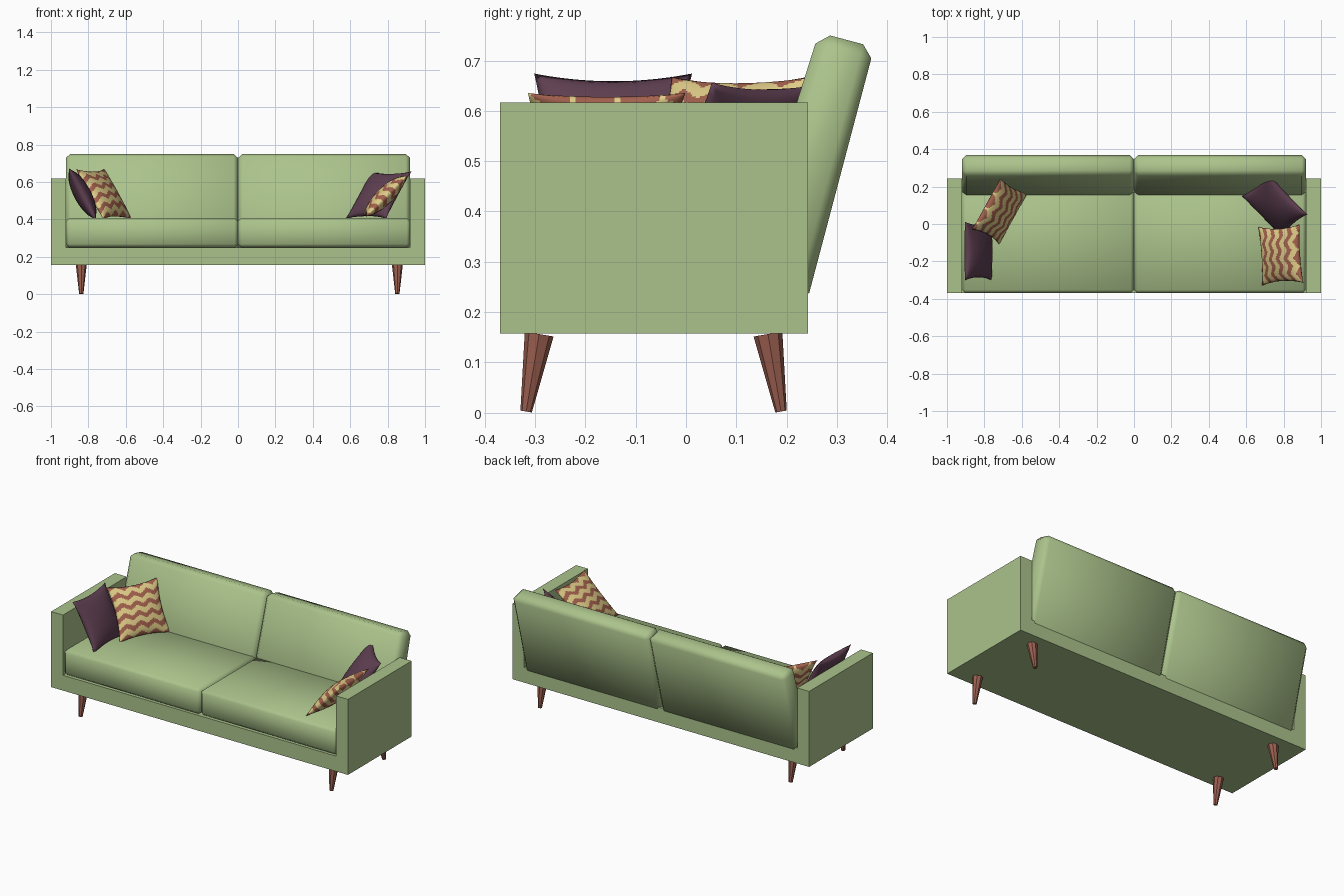
import bpy, bmesh, math
from mathutils import Vector, Matrix

if "Cube" in bpy.data.objects:
    bpy.data.objects.remove(bpy.data.objects["Cube"])


def material(name, rgb):
    m = bpy.data.materials.new(name)
    m.diffuse_color = (*rgb, 1.0)
    m.use_nodes = True
    m.node_tree.nodes["Principled BSDF"].inputs["Base Color"].default_value = m.diffuse_color
    return m


GREEN = material("sage green fabric", (0.41, 0.545, 0.26))
PURPLE = material("plum fabric", (0.115, 0.05, 0.083))
YELLOW = material("straw yellow", (0.76, 0.62, 0.25))
RUST = material("rust stripe", (0.37, 0.12, 0.075))
WOOD = material("reddish wood", (0.33, 0.115, 0.08))


def finish(name, bm, mats, smooth=False):
    bmesh.ops.recalc_face_normals(bm, faces=bm.faces)
    for f in bm.faces:
        f.smooth = smooth
    me = bpy.data.meshes.new(name)
    bm.to_mesh(me)
    bm.free()
    for m in mats:
        me.materials.append(m)
    ob = bpy.data.objects.new(name, me)
    bpy.context.collection.objects.link(ob)
    return ob


def extrude_profile(points, offset):
    bm = bmesh.new()
    face = bm.faces.new([bm.verts.new(p) for p in points])
    res = bmesh.ops.extrude_face_region(bm, geom=[face])
    moved = [v for v in res["geom"] if isinstance(v, bmesh.types.BMVert)]
    bmesh.ops.translate(bm, verts=moved, vec=offset)
    return bm


# U-shaped frame: base and both arms in one piece
u = [(-1, .157), (1, .157), (1, .617), (.92, .617),
     (.92, .25), (-.92, .25), (-.92, .617), (-1, .617)]
bm = extrude_profile([(x, -.37, z) for x, z in u], (0, .613, 0))
finish("sofa_frame", bm, [GREEN])


# Soft chamfered cushions
def cushion(name, profile, x0, x1, width):
    bm = extrude_profile([(x0, y, z) for y, z in profile], (x1 - x0, 0, 0))
    bmesh.ops.recalc_face_normals(bm, faces=bm.faces)
    bmesh.ops.bevel(bm, geom=bm.edges[:], offset=width, segments=1,
                    affect='EDGES', profile=0.5)
    return finish(name, bm, [GREEN], smooth=True)


def tilted(v, h):
    s, c = 0.256, 0.967          # backrest lean
    return (c * v + s * h, c * h - s * v)


seat = [(-.37, .25), (.19, .25), (.19, .407), (-.37, .407)]
back = [tilted(.037, .27), tilted(.176, .27), tilted(.176, .798), tilted(.062, .798)]
for side, x0, x1 in (("left", -.92, 0), ("right", 0, .92)):
    cushion(side + "_seat_cushion", seat, x0, x1, .018)
    cushion(side + "_back_cushion", back, x0, x1, .023)


# Tapered splayed legs
def leg(name, x, y_top, y_bottom):
    top, bottom = Vector((x, y_top, .156)), Vector((x, y_bottom, .002))
    axis = top - bottom
    mat = Matrix.Translation((top + bottom) / 2) @ axis.to_track_quat('Z', 'Y').to_matrix().to_4x4()
    bm = bmesh.new()
    bmesh.ops.create_cone(bm, cap_ends=True, segments=8, radius1=.0115,
                          radius2=.029, depth=axis.length, matrix=mat)
    finish(name, bm, [WOOD])


for side, x in (("left", -.838), ("right", .852)):
    leg(side + "_front_leg", x, -.292, -.318)
    leg(side + "_rear_leg", x, .163, .189)


# Throw pillows: pinched square, bulging on both sides, leaning back
def pillow(name, centre, yaw, lean, mats, n=24, half=.157, thick=.046):
    a, t = math.radians(yaw), math.radians(lean)
    flat, up = Vector((math.cos(a), math.sin(a), 0)), Vector((0, 0, 1))
    normal = flat * math.cos(t) + up * math.sin(t)
    height = up * math.cos(t) - flat * math.sin(t)
    width = height.cross(normal)
    c = Vector(centre)
    bm = bmesh.new()
    for sign in (1, -1):
        grid = []
        for i in range(n + 1):
            row = []
            for j in range(n + 1):
                p, q = 2 * i / n - 1, 2 * j / n - 1
                px = half * p * (1 - .11 * (1 - q * q))
                qx = half * q * (1 - .11 * (1 - p * p))
                d = sign * thick * ((1 - p * p) * (1 - q * q)) ** .55
                row.append(bm.verts.new(c + width * px + height * qx + normal * d))
            grid.append(row)
        for i in range(n):
            for j in range(n):
                quad = [grid[i][j], grid[i + 1][j], grid[i + 1][j + 1], grid[i][j + 1]]
                f = bm.faces.new(quad)
                # zigzag stripes running across the pillow
                if len(mats) > 1:
                    pw = (i + .5) / n * 3.5
                    zig = abs((pw % 1) - .5) * 2
                    f.material_index = int(((j + .5) / n * 5 + .45 * zig) % 1 < .46)
    bmesh.ops.remove_doubles(bm, verts=bm.verts, dist=1e-5)
    finish(name, bm, mats, smooth=True)


pillow("left_plain_pillow", (-.832, -.145, .535), 0, 27.5, [PURPLE])
pillow("left_zigzag_pillow", (-.717, .068, .535), -29, 32, [YELLOW, RUST], n=56)
pillow("right_plain_pillow", (.752, .1, .53), 223.8, 36.6, [PURPLE])
pillow("right_zigzag_pillow", (.785, -.165, .525), 183.7, 45, [YELLOW, RUST], n=56)
